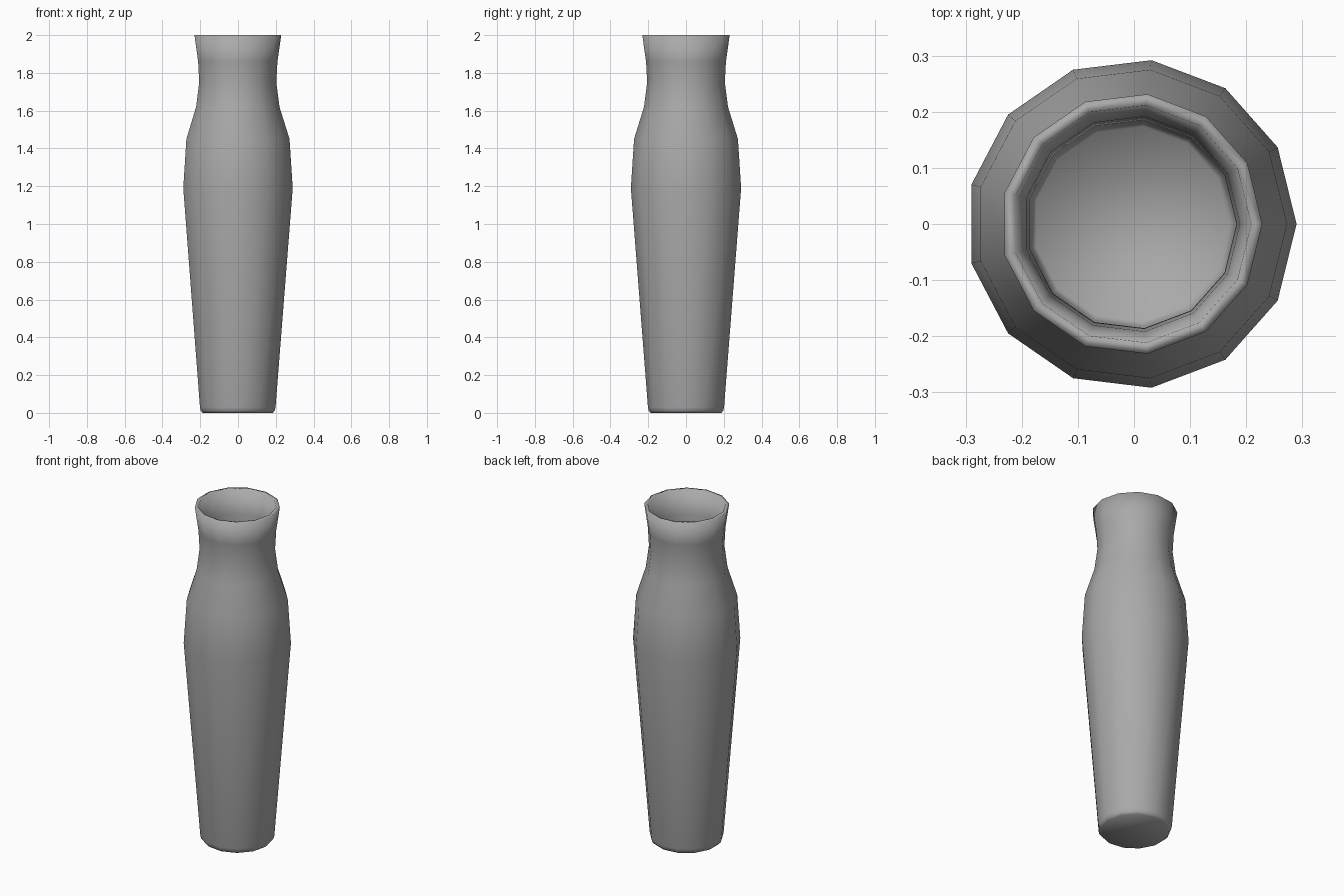
import bpy
import bmesh
from math import cos, sin, tau

cube = bpy.data.objects.get("Cube")
if cube:
    bpy.data.objects.remove(cube, do_unlink=True)

SIDES = 13
WALL = 0.02

# Outer silhouette from foot to lip: (radius, height)
outer = [(0.188, 0.0), (0.199, 0.012), (0.203, 0.03), (0.294, 1.19), (0.277, 1.45),
         (0.224, 1.62), (0.207, 1.75), (0.213, 1.86), (0.233, 2.0)]
# Inner wall follows the silhouette from lip down to the floor
inner = [(r - WALL, z) for r, z in reversed(outer[3:])] + [(0.184, 0.04), (0.175, 0.022)]

# Grey clay
clay = bpy.data.materials.new("grey_clay")
clay.use_nodes = True
colour = (0.4, 0.4, 0.4, 1)
clay.diffuse_color = colour
clay.node_tree.nodes["Principled BSDF"].inputs["Base Color"].default_value = colour

# Revolve the profile; the odd side count needs a small shift to stay centred
bm = bmesh.new()
shift = -0.294 * (1 - cos(tau / SIDES / 2)) / 2
rings = [[bm.verts.new((r * cos(tau * i / SIDES) + shift, r * sin(tau * i / SIDES), z))
          for i in range(SIDES)] for r, z in outer + inner]
for low, high in zip(rings, rings[1:]):
    for i in range(SIDES):
        j = (i + 1) % SIDES
        bm.faces.new((low[i], low[j], high[j], high[i]))

# Foot and inside floor
bm.faces.new(rings[0][::-1])
bm.faces.new(rings[-1])
for face in bm.faces:
    face.smooth = True
bmesh.ops.recalc_face_normals(bm, faces=bm.faces)

mesh = bpy.data.meshes.new("vase")
bm.to_mesh(mesh)
bm.free()
mesh.materials.append(clay)
vase = bpy.data.objects.new("vase", mesh)
bpy.context.collection.objects.link(vase)
